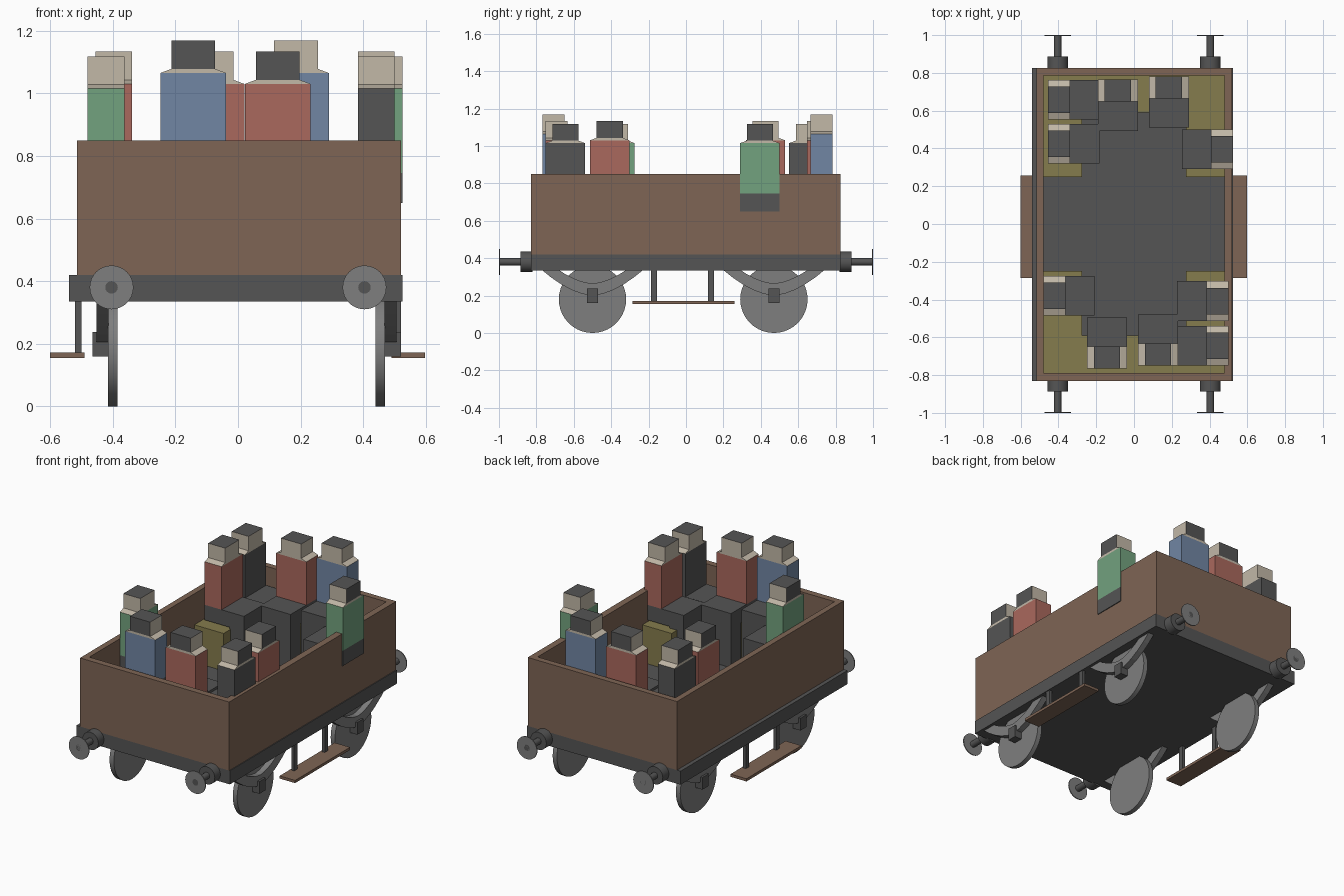
import bpy
import math
from mathutils import Matrix, Vector

if "Cube" in bpy.data.objects:
    bpy.data.objects.remove(bpy.data.objects["Cube"], do_unlink=True)


def material(name, rgb):
    m = bpy.data.materials.new(name)
    m.use_nodes = True
    m.diffuse_color = (*rgb, 1)
    m.node_tree.nodes["Principled BSDF"].inputs["Base Color"].default_value = (*rgb, 1)
    return m


BROWN = material("wood brown", (.21, .13, .09))
DARK = material("dark grey", (.09, .09, .09))
GREY = material("wheel grey", (.21, .21, .21))
OLIVE = material("seat olive", (.235, .2, .075))
SKIN = material("skin beige", (.54, .48, .39))
RED = material("coat red", (.40, .14, .11))
BLUE = material("coat blue", (.165, .24, .37))
GREEN = material("coat green", (.17, .36, .21))


def mesh_object(name, verts, faces, mat):
    me = bpy.data.meshes.new(name)
    me.from_pydata(verts, [], faces)
    me.materials.append(mat)
    ob = bpy.data.objects.new(name, me)
    bpy.context.collection.objects.link(ob)
    return ob


def box(name, x, y, z, mat, top_scale=1, place=Matrix()):
    """Box from (min, max) ranges; top_scale narrows the top along x."""
    cx = sum(x) / 2
    verts = []
    for k in (0, 1):
        s = top_scale if k else 1
        for i, j in ((0, 0), (1, 0), (1, 1), (0, 1)):
            verts.append(place @ Vector((cx + (x[i] - cx) * s, y[j], z[k])))
    faces = [(3, 2, 1, 0), (4, 5, 6, 7)]
    faces += [(i, (i + 1) % 4, (i + 1) % 4 + 4, i + 4) for i in range(4)]
    return mesh_object(name, verts, faces, mat)


def cylinder(name, radius, depth, centre, axis, mat, sides=32):
    rot = (0, math.pi / 2, 0) if axis == "x" else (math.pi / 2, 0, 0)
    bpy.ops.mesh.primitive_cylinder_add(vertices=sides, radius=radius, depth=depth,
                                        location=centre, rotation=rot)
    ob = bpy.context.object
    ob.name = name
    ob.data.materials.append(mat)
    bpy.ops.object.shade_smooth_by_angle()


# Chassis and open wagon body
box("chassis", (-.54, .525), (-.83, .825), (.335, .42), DARK)
for name, x in (("right", (-.515, -.478)), ("left", (.478, .52))):
    box(name + "_wall", x, (-.83, .825), (.42, .85), BROWN)
for name, y in (("front", (-.83, -.79)), ("back", (.787, .825))):
    box(name + "_wall", (-.478, .478), y, (.42, .85), BROWN)

# Benches along the sides and ends
for end, s in (("front", -1), ("back", 1)):
    box(end + "_end_bench", (-.275, .275), sorted((s * .59, s * .788)), (.42, .655), OLIVE)
    for side, t in (("right", -1), ("left", 1)):
        box(f"{end}_{side}_bench", sorted((t * .275, t * .478)),
            sorted((s * .25, s * .788)), (.42, .655), OLIVE)

# Buffers
for end, s in (("front", -1), ("back", 1)):
    for side, x in (("right", -.404), ("left", .404)):
        tag = f"{end}_{side}_buffer"
        cylinder(tag + "_housing", .055, .065, (x, s * .853, .38), "y", DARK)
        cylinder(tag + "_shaft", .02, .12, (x, s * .94, .38), "y", DARK, 16)
        cylinder(tag + "_plate", .07, .006, (x, s * .997, .38), "y", GREY)


def leaf_spring(name, x, cy):
    """Curved band hanging under the chassis, thicker towards its ends."""
    n = 10
    verts = []
    for px in x:
        for half, low in ((.275, .2), (.185, .265)):
            for i in range(n + 1):
                t = 2 * i / n - 1
                verts.append((px, cy + half * t, low + (.34 - low) * abs(t) ** 1.7))
    m = n + 1
    faces = []
    for i in range(n):
        a, b, c, d = i, i + m, i + 2 * m, i + 3 * m
        faces += [(a, a + 1, b + 1, b), (c, d, d + 1, c + 1),
                  (a, c, c + 1, a + 1), (b, b + 1, d + 1, d)]
    faces += [(0, m, 3 * m, 2 * m), (n, n + 2 * m, n + 3 * m, n + m)]
    mesh_object(name, verts, faces, GREY)


# Wheels, springs and axle boxes
for end, cy in (("front", -.5), ("back", .47)):
    for side, x, s in (("right", -.4, -1), ("left", .455, 1)):
        tag = f"{end}_{side}"
        cylinder(tag + "_wheel", .18, .03, (x, cy, .18), "x", GREY, 40)
        leaf_spring(tag + "_spring", sorted((x + s * .013, x + s * .052)), cy)
        box(tag + "_axle_box", sorted((x + s * .013, x + s * .065)),
            (cy - .03, cy + .03), (.16, .237), DARK)

# Footboards on hangers
for side, board, hanger in (("right", (-.6, -.49), (-.52, -.5)), ("left", (.49, .597), (.5, .52))):
    box(side + "_footboard", board, (-.287, .258), (.155, .172), BROWN)
    for end, y in (("front", -.17), ("back", .133)):
        box(f"{side}_{end}_hanger", hanger, (y - .016, y + .016), (.165, .34), DARK)


def passenger(name, x, y, turn, shoulder, coat):
    """Seated block figure: back at the origin, facing +y before turning."""
    place = Matrix.Translation((x, y, 0)) @ Matrix.Rotation(math.radians(turn), 4, "Z")
    w, d, knee = .105, .117, .272
    seat = shoulder - .365
    lap = seat + .095

    def part(suffix, *args, **kw):
        return box(f"{name}_{suffix}", *args, place=place, **kw)

    part("thighs", (-w, w), (0, knee), (seat, lap), DARK)
    part("shins", (-w, w), (knee - .1, knee), (.42, seat), DARK)
    part("torso", (-w, w), (0, d), (lap, shoulder), coat)
    part("shoulders", (-w, w), (0, d), (shoulder, shoulder + .013), SKIN, top_scale=.67)
    head = part("head", (-.07, .07), (0, d), (shoulder + .013, shoulder + .103), SKIN)
    # Hair covers the top and the back of the head
    head.data.materials.append(DARK)
    backward = place.to_3x3() @ Vector((0, -1, 0))
    for f in head.data.polygons:
        if f.normal.z > .5 or f.normal.dot(backward) > .5:
            f.material_index = 1


SHORT, MID, TALL = 1.015, 1.03, 1.065
RIGHT_SEAT, LEFT_SEAT, BACK_SEAT, FRONT_SEAT = -90, 90, 180, 0
passengers = (
    (-.455, .657, RIGHT_SEAT, SHORT, DARK),
    (-.455, .425, RIGHT_SEAT, MID, RED),
    (-.48, -.38, RIGHT_SEAT, SHORT, GREEN),
    (.525, .395, LEFT_SEAT, SHORT, GREEN),
    (.5, -.408, LEFT_SEAT, MID, RED),
    (.5, -.645, LEFT_SEAT, SHORT, DARK),
    (-.085, .765, BACK_SEAT, MID, RED),
    (.185, .782, BACK_SEAT, TALL, BLUE),
    (-.143, -.766, FRONT_SEAT, TALL, BLUE),
    (.127, -.75, FRONT_SEAT, MID, RED),
)
for i, p in enumerate(passengers, 1):
    passenger(f"passenger_{i}", *p)
